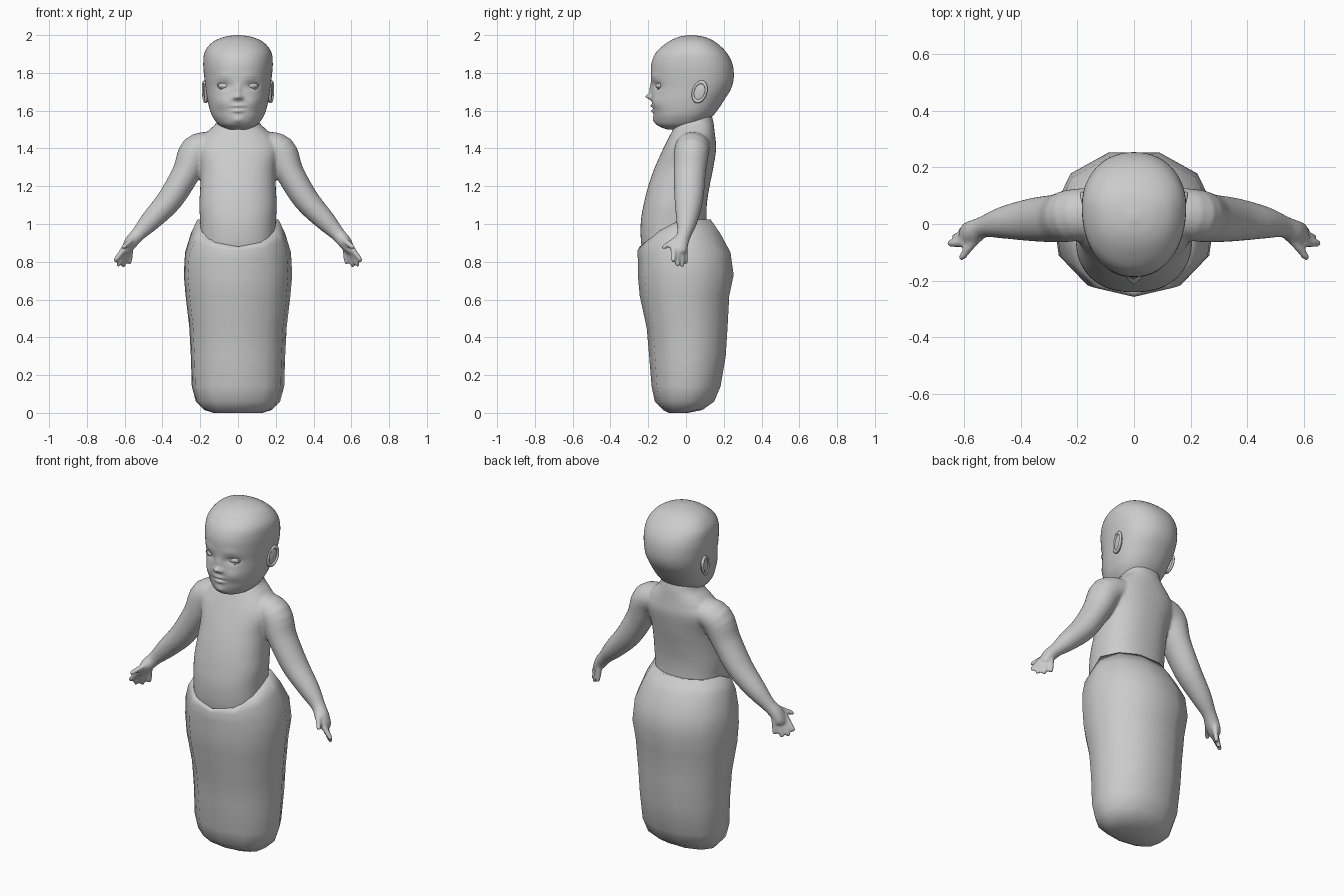
import bpy, bmesh, math
from mathutils import Vector

cube = bpy.data.objects.get("Cube")
if cube:
    bpy.data.objects.remove(cube)

GREY = (0.6, 0.6, 0.6, 1)
clay = bpy.data.materials.new("clay_grey")
clay.use_nodes = True
clay.diffuse_color = GREY
clay.node_tree.nodes["Principled BSDF"].inputs["Base Color"].default_value = GREY


def densify(rows, k):
    """Smooth interpolation between profile rows."""
    out = []
    last = len(rows) - 1
    for i in range(last):
        a, b, c, d = (rows[min(max(j, 0), last)] for j in range(i - 1, i + 3))
        for s in range(k):
            t = s / k
            out.append([q + t / 2 * (r - p + t * (2*p - 5*q + 4*r - u + t * (3*q - p - 3*r + u)))
                        for p, q, r, u in zip(a, b, c, d)])
    return out + [list(rows[-1])]


def skin(bm, rings):
    """Bridge rings of points into a closed tube."""
    vs = [[bm.verts.new(p) for p in ring] for ring in rings]
    n = len(vs[0])
    faces = [bm.faces.new((a[i], a[(i + 1) % n], b[(i + 1) % n], b[i]))
             for a, b in zip(vs, vs[1:]) for i in range(n)]
    faces += [bm.faces.new(vs[0]), bm.faces.new(vs[-1])]
    bmesh.ops.recalc_face_normals(bm, faces=faces)


def level_rings(rows, n, power=2.0, mid=0.5):
    """Rings from rows of z, half width, front y, back y and optional front dip."""
    rings = []
    for z, w, front, back, *dip in rows:
        cy = front + mid * (back - front)
        ring = []
        for i in range(n):
            a = math.tau * i / n
            s, c = math.sin(a), -math.cos(a)
            px = math.copysign(abs(s) ** (2 / power), s)
            py = math.copysign(abs(c) ** (2 / power), c)
            drop = dip[0] * max(0, -c) if dip else 0
            ring.append(Vector((w * px, cy + py * (cy - front if c < 0 else back - cy), z - drop)))
        rings.append(ring)
    return rings


def limb_rings(rows, n, side):
    """Rings along a path of x, y, z, thickness, depth."""
    pts = [Vector(r[:3]) for r in rows]
    rings = []
    for i, (p, row) in enumerate(zip(pts, rows)):
        t = (pts[min(i + 1, len(pts) - 1)] - pts[max(i - 1, 0)]).normalized()
        u = t.cross(Vector((0, 1, 0))).normalized()
        v = u.cross(t)
        ring = []
        for j in range(n):
            a = math.tau * j / n
            q = p + u * row[3] * math.cos(a) + v * row[4] * math.sin(a)
            ring.append(Vector((q.x * side, q.y, q.z)))
        rings.append(ring)
    return rings


def finish(name, bm):
    me = bpy.data.meshes.new(name)
    bm.to_mesh(me)
    bm.free()
    me.shade_smooth()
    ob = bpy.data.objects.new(name, me)
    bpy.context.collection.objects.link(ob)
    me.materials.append(clay)
    return ob


def dress(name, scale, rot=(0, 0, 0)):
    ob = bpy.context.object
    ob.name, ob.scale, ob.rotation_euler = name, scale, rot
    ob.data.materials.append(clay)
    ob.data.shade_smooth()


# Torso with neck
body = bmesh.new()
torso = [(0.75, 0.19, -0.20, 0.12), (0.88, 0.20, -0.235, 0.125), (1.0, 0.20, -0.24, 0.11),
         (1.1, 0.205, -0.225, 0.11), (1.2, 0.20, -0.20, 0.125), (1.3, 0.20, -0.165, 0.145),
         (1.4, 0.22, -0.12, 0.16), (1.46, 0.19, -0.09, 0.155), (1.5, 0.15, -0.07, 0.15),
         (1.54, 0.112, -0.055, 0.145), (1.6, 0.10, -0.03, 0.13)]
skin(body, level_rings(densify(torso, 4), 48, 2.3))

# Arms, palms, fingers and thumbs
arm = [(0.13, 0.04, 1.42, 0.07, 0.09), (0.22, 0.03, 1.385, 0.088, 0.092),
       (0.275, 0.02, 1.27, 0.075, 0.085), (0.36, 0.015, 1.13, 0.068, 0.076),
       (0.46, 0.005, 1.02, 0.055, 0.057), (0.53, -0.01, 0.945, 0.038, 0.038),
       (0.565, -0.028, 0.905, 0.036, 0.043), (0.592, -0.038, 0.865, 0.026, 0.042),
       (0.605, -0.04, 0.845, 0.016, 0.03)]
fingers = [((0.595, -0.066, 0.88), (0.655, -0.068, 0.80)),
           ((0.588, -0.046, 0.875), (0.637, -0.045, 0.775)),
           ((0.578, -0.026, 0.875), (0.61, -0.02, 0.77)),
           ((0.568, -0.008, 0.88), (0.575, -0.002, 0.785)),
           ((0.555, -0.05, 0.92), (0.613, -0.125, 0.872))]
for side in (1, -1):
    skin(body, limb_rings(densify(arm, 4), 24, side))
    for base, tip in fingers:
        a, b = Vector(base), Vector(tip)
        rows = [(*a.lerp(b, f), r, r) for f, r in
                ((0, 0.017), (0.5, 0.015), (0.85, 0.0135), (0.97, 0.010), (1, 0.005))]
        skin(body, limb_rings(rows, 12, side))
body_ob = finish("torso_and_arms", body)
fuse = body_ob.modifiers.new("fuse", 'REMESH')
fuse.mode, fuse.voxel_size, fuse.use_smooth_shade = 'VOXEL', 0.008, True
soften = body_ob.modifiers.new("soften", 'SMOOTH')
soften.factor, soften.iterations = 0.5, 5

# Head, with the face pushed out and in by soft bumps
skull = [(1.5, 0.05, -0.10, 0.04), (1.522, 0.098, -0.15, 0.09), (1.56, 0.13, -0.168, 0.13),
         (1.60, 0.148, -0.174, 0.165), (1.66, 0.162, -0.182, 0.205), (1.72, 0.171, -0.182, 0.24),
         (1.78, 0.179, -0.186, 0.253), (1.85, 0.184, -0.183, 0.245), (1.91, 0.176, -0.157, 0.213),
         (1.96, 0.138, -0.10, 0.16), (1.988, 0.082, -0.045, 0.105), (2.0, 0.015, 0.01, 0.04)]
# x, z, spread in x, spread in z, push forward
bumps = [(0, 1.674, 0.016, 0.014, 0.03), (0, 1.71, 0.014, 0.03, 0.012),
         (0, 1.625, 0.03, 0.008, 0.012), (0, 1.598, 0.025, 0.008, 0.011),
         (0, 1.612, 0.038, 0.004, -0.006), (0, 1.55, 0.03, 0.018, 0.010)]
for s in (1, -1):
    bumps += [(s * 0.02, 1.667, 0.009, 0.009, 0.012), (s * 0.075, 1.733, 0.035, 0.02, -0.014),
              (s * 0.085, 1.64, 0.04, 0.035, 0.010), (s * 0.07, 1.785, 0.04, 0.016, 0.003)]
head = bmesh.new()
skin(head, level_rings(densify(skull, 8), 128, 2.15, 0.57))
for v in head.verts:
    if v.co.y < 0:
        v.co.y -= sum(push * math.exp(-((v.co.x - x) / w) ** 2 - ((v.co.z - z) / h) ** 2)
                      for x, z, w, h, push in bumps)
finish("head", head)

# Eyes, eyelids and ears
for s, label in ((1, "left"), (-1, "right")):
    yaw = s * math.radians(20)
    bpy.ops.mesh.primitive_uv_sphere_add(segments=24, ring_count=16, location=(s * 0.075, -0.139, 1.732))
    dress(label + "_eye", (0.033, 0.02, 0.018), (0, 0, yaw))
    bpy.ops.mesh.primitive_torus_add(major_segments=32, minor_segments=8, major_radius=1,
                                     minor_radius=0.13, location=(s * 0.075, -0.150, 1.732))
    dress(label + "_eyelids", (0.034, 0.019, 0.04), (math.pi / 2, 0, yaw))
    lean = (math.radians(-18), 0, s * math.radians(-12))
    bpy.ops.mesh.primitive_uv_sphere_add(segments=24, ring_count=16, location=(s * 0.168, 0.07, 1.698))
    dress(label + "_ear", (0.013, 0.036, 0.058), lean)
    bpy.ops.mesh.primitive_torus_add(major_segments=32, minor_segments=8, major_radius=1,
                                     minor_radius=0.2, location=(s * 0.176, 0.072, 1.7))
    for v in bpy.context.object.data.vertices:
        v.co = (v.co.z, v.co.y, v.co.x)
    bpy.context.object.data.flip_normals()
    dress(label + "_ear_rim", (0.04, 0.034, 0.052), lean)

# Wrapped cloth: low-poly sack with a rim that dips at the front
cloth = [(0.0, 0.13, -0.09, 0.01), (0.015, 0.18, -0.12, 0.09), (0.06, 0.225, -0.165, 0.155),
         (0.14, 0.247, -0.182, 0.19), (0.30, 0.252, -0.195, 0.218), (0.45, 0.26, -0.208, 0.228),
         (0.62, 0.28, -0.245, 0.238), (0.73, 0.29, -0.255, 0.262), (0.85, 0.283, -0.255, 0.245, 0.04),
         (0.95, 0.252, -0.257, 0.19, 0.09), (1.025, 0.216, -0.245, 0.137, 0.145),
         (1.015, 0.18, -0.20, 0.10, 0.16)]
wrap = bmesh.new()
skin(wrap, level_rings(cloth, 11, 2.15))
finish("cloth_wrap", wrap)
